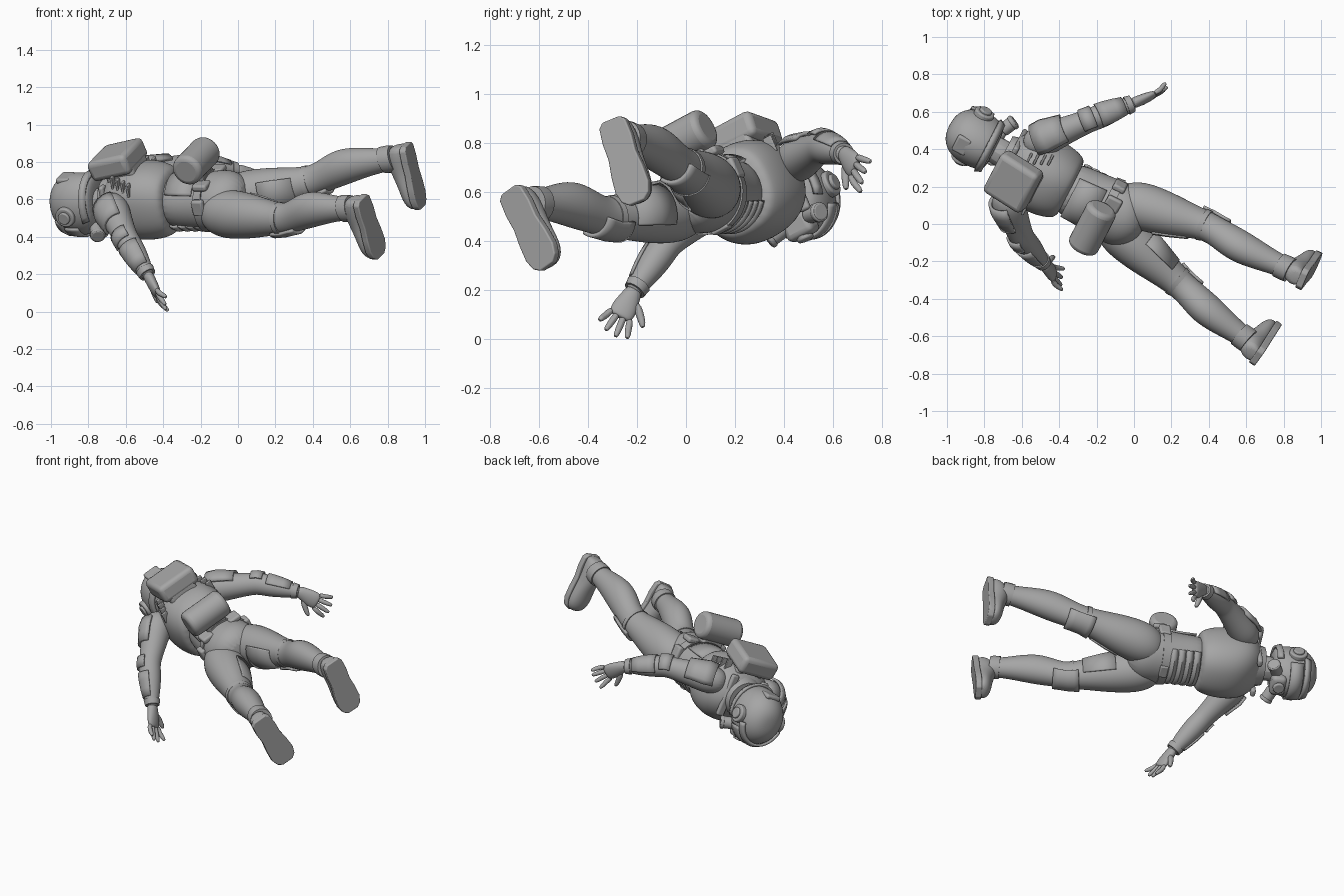
import bpy, bmesh, math
from mathutils import Vector, Matrix

if "Cube" in bpy.data.objects:
    bpy.data.objects.remove(bpy.data.objects["Cube"], do_unlink=True)

V = Vector
GREY = (0.38, 0.38, 0.38, 1)
mat = bpy.data.materials.new("suit_grey")
mat.diffuse_color = GREY
mat.use_nodes = True
mat.node_tree.nodes["Principled BSDF"].inputs["Base Color"].default_value = GREY
parts = []


def finish(name, bm, subdiv=0, thick=0, bevel=0):
    bmesh.ops.recalc_face_normals(bm, faces=bm.faces)
    me = bpy.data.meshes.new(name)
    bm.to_mesh(me)
    bm.free()
    me.materials.append(mat)
    ob = bpy.data.objects.new(name, me)
    bpy.context.collection.objects.link(ob)
    if thick:
        mod = ob.modifiers.new("thickness", 'SOLIDIFY')
        mod.thickness, mod.offset = thick, 0
    if bevel:
        mod = ob.modifiers.new("bevel", 'BEVEL')
        mod.width, mod.segments = bevel, 3
    if subdiv:
        mod = ob.modifiers.new("subdivision", 'SUBSURF')
        mod.levels = mod.render_levels = subdiv
    parts.append(ob)


def loft(name, rings, arc=None, segs=20, subdiv=0, thick=0, power=1):
    """Skin rings of (centre, side radius vector, front radius vector); arc gives an open
    shell, power below one squares the section."""
    bm = bmesh.new()
    a0, a1 = arc or (0, 360)
    n = segs + 1 if arc else segs
    rows = []
    for c, sx, sy in rings:
        row = []
        for i in range(n):
            a = math.radians(a0 + (a1 - a0) * i / segs)
            x, y = [math.copysign(abs(k) ** power, k) for k in (math.cos(a), math.sin(a))]
            row.append(bm.verts.new(c + sx * x + sy * y))
        rows.append(row)
    for p, q in zip(rows, rows[1:]):
        for i in range(segs):
            j = (i + 1) % n
            bm.faces.new((p[i], p[j], q[j], q[i]))
    if not arc:
        bm.faces.new(rows[0])
        bm.faces.new(rows[-1])
    finish(name, bm, subdiv, thick)


def sample(rows, t):
    """Linear lookup in rows whose first entry is the parameter, extended before the start."""
    for a, b in zip(rows, rows[1:]):
        if t <= b[0]:
            k = (t - a[0]) / (b[0] - a[0])
            return [x + (y - x) * k for x, y in zip(a[1:], b[1:])]
    return rows[-1][1:]


def limb_rings(joints, prof, ts, ref, grow=0):
    path = [(i, *j) for i, j in enumerate(joints)]
    out = []
    for t in ts:
        d = (V(sample(path, t + .2)) - V(sample(path, t - .2))).normalized()
        f = (ref - d * ref.dot(d)).normalized()
        rs, rf, off = sample(prof, t)
        out.append((V(sample(path, t)) + f * off, f.cross(d) * (rs + grow), f * (rf + grow)))
    return out


def tube(name, pts, radii, ref):
    prof = [(i, r, r, 0) for i, r in enumerate(radii)]
    loft(name, limb_rings(pts, prof, range(len(pts)), ref), segs=10, subdiv=1)


def box(name, M, loc, size, bevel):
    bm = bmesh.new()
    bmesh.ops.create_cube(bm, size=1, matrix=M @ Matrix.Translation(loc) @ Matrix.Diagonal((*size, 1)))
    finish(name, bm, bevel=bevel)


def drum(name, M, loc, axis, radius, depth, bevel):
    bm = bmesh.new()
    rot = V(axis).to_track_quat('Z', 'Y').to_matrix().to_4x4()
    bmesh.ops.create_cone(bm, cap_ends=True, segments=28, radius1=radius, radius2=radius,
                          depth=depth, matrix=M @ Matrix.Translation(loc) @ rot)
    finish(name, bm, bevel=bevel)


# Body frame: right, belly side, towards the head
U = V((-.89, .46, 0)).normalized()
F = V((.2, .38, -.9))
F = (F - U * F.dot(U)).normalized()
R = F.cross(U)


def frame(c):
    return Matrix.Translation(c) @ Matrix((R, F, U)).transposed().to_4x4()


BODY = frame((-.5, .29, .61))
HEAD = frame((-.862, .488, .59))


def stack(M, rows, grow=0):
    """Rings across the body from (height, centre forward, half width, half depth)."""
    return [(M @ V((0, c, u)), R * (w + grow), F * (d + grow)) for u, c, w, d in rows]


# Torso
VEST = [(.22, -.01, .09, .08), (.19, -.01, .145, .12), (.13, -.005, .195, .175), (.04, 0, .205, .21),
        (-.07, 0, .2, .21), (-.15, .005, .178, .185), (-.18, .005, .15, .155)]
loft("chest_armour", stack(BODY, VEST), segs=24, subdiv=2, power=.84)
WAIST = [(-.1, 0, .14, .14), (-.24, .01, .15, .15), (-.36, .01, .162, .155), (-.46, .005, .18, .165),
         (-.54, .005, .165, .16), (-.62, .005, .08, .1)]
loft("waist_and_pelvis", stack(BODY, WAIST), segs=24, subdiv=2)
BELT = [(-.37, .008, .163, .157), (-.41, .006, .17, .16)]
loft("belt", stack(BODY, BELT, .003), segs=32, thick=.012)
for i in range(4):
    u = -.18 - .047 * i
    loft("belly_plate", stack(BODY, [(u, .01, .146, .146), (u - .02, .012, .15, .153),
                                     (u - .042, .01, .15, .148)], .002), arc=(35, 145), thick=.012)
loft("back_plate", stack(BODY, [(-.19, 0, .145, .145), (-.27, .005, .15, .15), (-.35, .005, .157, .152)], .004),
     arc=(215, 325), thick=.014)
loft("collar", stack(BODY, [(.18, -.01, .12, .115), (.225, -.01, .105, .1)], .006), thick=.02)
box("belt_buckle", BODY, (0, .165, -.395), (.08, .025, .05), .008)
for s in (-1, 1):
    box("belt_pouch", BODY, (s * .165, -.03, -.4), (.035, .09, .07), .012)
    box("hip_plate", BODY, (s * .1, -.13, -.41), (.08, .035, .085), .012)
    for i in range(4):
        box("pack_vent", BODY, (s * (.13 + .012 * i), -.165 + .01 * i, .1 - .035 * i), (.04, .07, .014), .004)
    box("shoulder_strap", BODY, (s * .11, 0, .185), (.05, .27, .03), .012)

# Backpack, tipped towards the neck, and cylindrical tank
PACK = BODY @ Matrix.Translation((0, -.238, .118)) @ Matrix.Rotation(-.21, 4, 'X')
box("backpack", PACK, (0, 0, 0), (.255, .115, .245), .028)
box("backpack_base", PACK, (0, .07, -.03), (.19, .1, .18), .02)
TANK = Matrix.Translation((-.23, .005, .818)) @ BODY.to_3x3().to_4x4()
drum("waist_tank", TANK, (0, 0, 0), (1, 0, 0), .085, .27, .026)
box("tank_mount", TANK, (.02, .08, 0), (.14, .1, .08), .012)

# Head
tube("neck", [BODY @ V((0, 0, .17)), BODY @ V((0, .005, .25)), HEAD @ V((0, 0, -.05))], [.09, .078, .08], F)
HELMET = [(.148, 0, .02, .03), (.138, 0, .075, .09), (.09, 0, .128, .148), (.02, 0, .147, .174),
          (-.06, 0, .146, .174), (-.11, -.01, .128, .152), (-.13, -.01, .1, .115)]
loft("helmet", stack(HEAD, HELMET), segs=24, subdiv=2)
loft("visor", stack(HEAD, [(.04, 0, .143, .168), (0, 0, .147, .173), (-.04, 0, .147, .173)], .005),
     arc=(30, 150), thick=.012)
loft("helmet_brow", stack(HEAD, [(.085, 0, .127, .149), (.05, 0, .14, .166)], .006), arc=(15, 165), thick=.016)
loft("helmet_rim", stack(HEAD, [(-.08, -.005, .142, .166), (-.115, -.01, .126, .148)], .004),
     arc=(160, 380), thick=.016)
box("back_panel", HEAD, (0, -.152, .04), (.1, .03, .08), .012)
box("face_mask", HEAD, (0, .13, -.1), (.13, .1, .09), .025)
drum("mask_valve", HEAD, (0, .18, -.1), (0, 1, 0), .035, .03, .008)
for s in (-1, 1):
    drum("ear_disc", HEAD, (s * .145, .01, .01), (1, 0, 0), .055, .035, .008)
    drum("ear_hub", HEAD, (s * .165, .01, .01), (1, 0, 0), .034, .022, .006)
    drum("mask_filter", HEAD, (s * .1, .12, -.135), (s, .3, -.5), .037, .085, .008)
    drum("filter_cap", HEAD, (s * .125, .128, -.148), (s, .3, -.5), .041, .02, .005)

# Legs: t = 0 hip, 1 knee, 2 ankle; rows are t, half width, half depth, forward offset
LEG = [(-.35, .07, .08, 0), (-.15, .12, .125, 0), (.1, .132, .136, 0), (.45, .115, .122, 0), (.75, .092, .098, 0),
       (1, .078, .082, 0), (1.15, .078, .088, -.012), (1.38, .09, .103, -.036), (1.62, .076, .085, -.03),
       (1.85, .058, .064, -.012), (2.05, .058, .064, 0)]


def boot(name, heel, toe, normal):
    t = V(toe).normalized()
    n = V(normal)
    n = (n - t * n.dot(t)).normalized()
    w, heel = t.cross(n), V(heel)
    rows = [(-.056, .035, .08), (-.036, .056, .11), (.03, .062, .135), (.1, .058, .12),
            (.17, .068, .1), (.24, .072, .09), (.285, .058, .075), (.308, .03, .05)]
    loft(name, [(heel + t * d - n * (h * .5 + .008), w * hw, n * h * .52) for d, hw, h in rows], segs=16, subdiv=2)
    # Flat sole
    bm = bmesh.new()
    outline = [(d, hw + .005) for d, hw, h in rows]
    outline += [(d, -hw) for d, hw in reversed(outline)]
    base = bm.faces.new([bm.verts.new(heel + t * d + w * x - n * .035) for d, x in outline])
    top = bmesh.ops.extrude_face_region(bm, geom=[base])["geom"]
    bmesh.ops.translate(bm, vec=n * .037, verts=[v for v in top if isinstance(v, bmesh.types.BMVert)])
    finish(name + "_sole", bm, bevel=.006)


def leg(side, joints, heel, toe, outer):
    def piece(name, ts, grow, **kw):
        loft(side + name, limb_rings(joints, LEG, ts, F, grow), **kw)
    piece("_leg", [r[0] for r in LEG], 0, subdiv=2)
    piece("_knee_pad", [.85, .92, 1, 1.1, 1.18], .007, arc=(35, 145), thick=.016)
    piece("_knee_strap", [.93, .98], .002, thick=.01)
    piece("_thigh_plate", [.3, .5, .78], .001, arc=(outer - 45, outer + 45), thick=.01)
    piece("_ankle_cuff", [1.86, 1.92, 1.97], .005, thick=.012)
    boot(side + "_boot", heel, toe, V(joints[2]) - V(joints[1]))


leg("right", [(.02, .125, .63), (.385, .015, .708), (.84, -.225, .83)],
    (.915, -.265, .855), (.22, .29, -.93), 0)
leg("left", [(-.07, -.025, .535), (.24, -.295, .505), (.615, -.605, .56)],
    (.675, -.675, .572), (.27, .43, -.86), 180)

# Arms: t = 0 shoulder, 1 elbow, 2 wrist
ARM = [(-.45, .05, .05, 0), (-.2, .085, .085, 0), (.05, .092, .092, 0), (.45, .075, .078, 0), (.85, .065, .068, 0),
       (1.05, .063, .066, 0), (1.3, .066, .067, 0), (1.65, .054, .054, 0), (1.9, .04, .038, 0), (2.05, .038, .032, 0)]
SIZE = 1.24


def hand(side, wrist, along, thumb):
    h, s = V(along).normalized(), V(thumb)
    s = (s - h * s.dot(h)).normalized()
    n = h.cross(s) * SIZE
    h, s, w = h * SIZE, s * SIZE, V(wrist)
    palm = [(-.02, .027, .024), (.02, .034, .024), (.06, .044, .022), (.092, .042, .018), (.102, .03, .012)]
    loft(side + "_palm", [(w + h * d, s * a, n * b) for d, a, b in palm], segs=14, subdiv=2)
    for k, reach in zip((-1.5, -.5, .5, 1.5), (.065, .08, .084, .075)):
        root, d = w + h * .085 + s * k * .022, h + s * k * .2
        curl = n * .012 * abs(k)
        tube(side + "_finger", [root, root + d * reach * .5, root + d * reach * .9 + curl,
                                root + d * reach * 1.05 + curl], [.0155, .015, .013, .007], n)
    root, d = w + h * .03 + s * .022, h * .6 + s * .8
    tube(side + "_thumb", [root, root + d * .035, root + d * .07 + h * .012, root + d * .078 + h * .018],
         [.021, .018, .015, .007], n)


def arm(side, joints, ref, along, thumb):
    def piece(name, ts, grow, **kw):
        loft(side + name, limb_rings(joints, ARM, ts, ref, grow), **kw)
    piece("_arm", [r[0] for r in ARM], 0, subdiv=2)
    piece("_shoulder_pad", [-.18, .05, .25, .5], .009, arc=(25, 155), segs=8, thick=.016)
    piece("_elbow_pad", [.88, 1, 1.12], .006, arc=(30, 150), thick=.012)
    piece("_forearm_plate", [1.22, 1.4, 1.6, 1.78], .003, arc=(10, 170), thick=.01)
    piece("_wrist_cuff", [1.84, 1.94], .004, thick=.01)
    hand(side, joints[2], along, thumb)


arm("right", [(-.485, .48, .74), (-.25, .578, .795), (-.005, .675, .765)], V((-.2, .3, .9)),
    (.77, .31, -.42), (-.3, -.3, -.85))
arm("left", [(-.675, .125, .55), (-.605, -.05, .405), (-.485, -.19, .2)], V((-.8, -.5, .1)),
    (.4, -.44, -.8), (0, .92, -.4))

# Smooth shading, then set the figure on the ground and centre it
for ob in bpy.context.selected_objects:
    ob.select_set(False)
for ob in parts:
    ob.select_set(True)
bpy.context.view_layer.objects.active = parts[0]
bpy.ops.object.shade_smooth_by_angle(angle=math.radians(35))
deps = bpy.context.evaluated_depsgraph_get()
pts = [v.co.copy() for ob in parts for v in ob.evaluated_get(deps).data.vertices]
lo, hi = [V([f(p[i] for p in pts) for i in range(3)]) for f in (min, max)]
for ob in parts:
    ob.location = (-(lo.x + hi.x) / 2, -(lo.y + hi.y) / 2, -lo.z)
